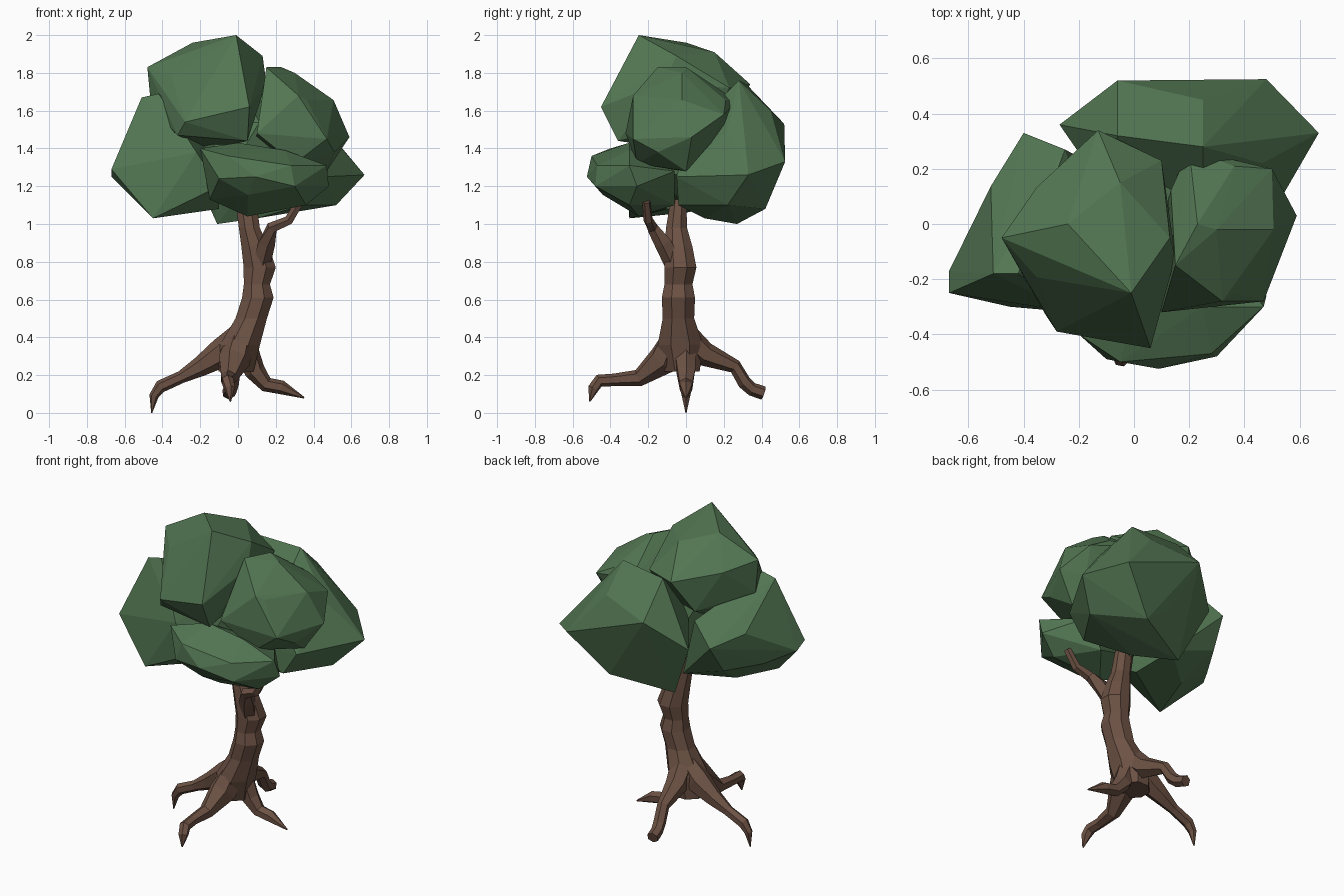
import bpy, bmesh, math
from mathutils import Vector, Matrix


def material(name, rgb):
    m = bpy.data.materials.new(name)
    m.diffuse_color = (*rgb, 1)
    return m


LEAF = material("leaf green", (0.085, 0.18, 0.085))
BARK = material("bark brown", (0.152, 0.084, 0.058))


def finish(bm, name, mat):
    bmesh.ops.recalc_face_normals(bm, faces=bm.faces)
    me = bpy.data.meshes.new(name)
    bm.to_mesh(me)
    bm.free()
    me.materials.append(mat)
    ob = bpy.data.objects.new(name, me)
    bpy.context.collection.objects.link(ob)
    return ob


def clump(name, centre, radii, corners):
    """Faceted leaf clump: hull of a coarse ellipsoid and its outer corners."""
    ball = bmesh.new()
    mat = Matrix.Translation(centre) @ Matrix.Diagonal((*radii, 1))
    bmesh.ops.create_icosphere(ball, subdivisions=1, radius=1, matrix=mat)
    pts = [v.co.copy() for v in ball.verts] + [Vector(c) for c in corners]
    ball.free()
    bm = bmesh.new()
    for p in pts:
        bm.verts.new(p)
    res = bmesh.ops.convex_hull(bm, input=list(bm.verts))
    loose = {g for g in res["geom_interior"] + res["geom_unused"]
             if isinstance(g, bmesh.types.BMVert)}
    bmesh.ops.delete(bm, geom=list(loose), context='VERTS')
    return finish(bm, name, LEAF)


def limb(name, path, sides=6, level=False):
    """Tapered tube; path rows are x, y, z, radius (and second radius if level)."""
    bm = bmesh.new()
    pts = [Vector(p[:3]) for p in path]
    rings = []
    for i, p in enumerate(path):
        d = (pts[min(i + 1, len(pts) - 1)] - pts[max(i - 1, 0)]).normalized()
        if level:
            u, v = Vector((1, 0, 0)), Vector((0, 1, 0))
        else:
            ref = Vector((-d.y, d.x, 0))
            u = ref.normalized() if ref.length > 0.05 else Vector((1, 0, 0))
            v = d.cross(u)
        ring = []
        for k in range(sides):
            a = math.tau * (k + 0.5) / sides
            ring.append(bm.verts.new(pts[i] + u * math.cos(a) * p[3]
                                     + v * math.sin(a) * p[-1]))
        rings.append(ring)
    for a, b in zip(rings, rings[1:]):
        for k in range(sides):
            n = (k + 1) % sides
            bm.faces.new((a[k], a[n], b[n], b[k]))
    bm.faces.new(rings[0])
    bm.faces.new(rings[-1])
    return finish(bm, name, BARK)


def union(name, parts):
    """Merge overlapping parts into one outer skin."""
    base = parts[0]
    for p in parts[1:]:
        mod = base.modifiers.new("join", 'BOOLEAN')
        mod.operation, mod.solver, mod.object = 'UNION', 'EXACT', p
    dg = bpy.context.evaluated_depsgraph_get()
    me = bpy.data.meshes.new_from_object(base.evaluated_get(dg))
    base.modifiers.clear()
    base.data = me
    base.name = name
    for p in parts[1:]:
        bpy.data.objects.remove(p)


# Trunk with knotty bulges, leaning to the right
trunk = limb("trunk", [
    (-0.01, -0.02, 0.22, 0.10, 0.10), (0.01, -0.03, 0.36, 0.115, 0.13),
    (0.07, -0.04, 0.50, 0.09, 0.09), (0.105, -0.04, 0.61, 0.09, 0.095),
    (0.10, -0.04, 0.68, 0.075, 0.08), (0.115, -0.03, 0.77, 0.092, 0.092),
    (0.09, -0.04, 0.88, 0.078, 0.08), (0.06, -0.05, 0.98, 0.06, 0.06),
    (0.04, -0.04, 1.13, 0.06, 0.045)], sides=8, level=True)

# Side branches
front_branch = limb("front_branch", [
    (0.12, -0.06, 0.78, 0.05), (0.15, -0.12, 0.90, 0.048),
    (0.18, -0.18, 0.98, 0.032), (0.27, -0.20, 1.02, 0.026),
    (0.33, -0.21, 1.12, 0.022)], sides=5)

# Four spreading roots
left_root = limb("left_root", [
    (0.05, -0.02, 0.45, 0.06), (-0.08, -0.01, 0.32, 0.08),
    (-0.20, 0, 0.245, 0.053), (-0.30, 0, 0.19, 0.033),
    (-0.41, 0, 0.14, 0.034), (-0.445, 0, 0.09, 0.025),
    (-0.457, 0, 0.0, 0.003)])
right_root = limb("right_root", [
    (0.03, -0.01, 0.36, 0.07), (0.09, 0, 0.22, 0.055),
    (0.15, 0, 0.15, 0.04), (0.23, 0, 0.135, 0.037),
    (0.35, 0, 0.08, 0.004)])
front_root = limb("front_root", [
    (0.03, -0.05, 0.42, 0.07), (-0.02, -0.12, 0.28, 0.085),
    (-0.05, -0.25, 0.185, 0.045), (-0.06, -0.38, 0.175, 0.033),
    (-0.055, -0.46, 0.17, 0.034), (-0.045, -0.49, 0.13, 0.03),
    (-0.04, -0.51, 0.06, 0.004)])
back_root = limb("back_root", [
    (0.02, 0, 0.40, 0.075), (0.0, 0.10, 0.31, 0.065),
    (-0.02, 0.26, 0.245, 0.037), (-0.03, 0.31, 0.16, 0.037),
    (-0.04, 0.35, 0.125, 0.036), (-0.05, 0.41, 0.105, 0.036)])
union("trunk_and_roots", [trunk, front_branch, left_root, right_root,
                          front_root, back_root])

# Leaf clumps, meeting around a central core
core = clump("core_leaves", (0.03, 0.0, 1.40), (0.30, 0.29, 0.31), [])
top = clump("top_leaves", (-0.15, -0.03, 1.66), (0.28, 0.31, 0.27), [
    (-.48, -.05, 1.83), (-.01, -.25, 2.0), (-.24, 0, 1.96), (-.05, .15, 1.91),
    (-.13, .34, 1.74), (.13, -.05, 1.89), (.06, -.45, 1.62), (-.28, -.39, 1.54),
    (-.32, -.33, 1.47), (.05, -.36, 1.44), (-.46, -.05, 1.62), (.15, -.12, 1.75),
    (.1, .23, 1.72)])
left = clump("left_leaves", (-0.36, 0, 1.32), (0.22, 0.26, 0.26), [
    (-.67, -.17, 1.25), (-.67, -.25, 1.29), (-.51, -.18, 1.67), (-.42, -.18, 1.69),
    (-.40, .33, 1.38), (-.25, .27, 1.5), (-.45, -.3, 1.03),
    (-.22, -.32, 1.38), (-.1, -.1, 1.08), (-.12, .2, 1.1), (-.1, -.3, 1.2)])
back = clump("back_leaves", (0.16, 0.22, 1.36), (0.34, 0.24, 0.31), [
    (.67, .33, 1.26), (.48, .525, 1.33), (-.06, .52, 1.53), (.25, .45, 1.60),
    (.25, .28, 1.76), (.52, .22, 1.1), (-.11, .27, 1.0), (.10, .10, 1.03),
    (-.27, .36, 1.35), (-.06, .32, 1.74), (.25, .42, 1.08), (.45, -.05, 1.25),
    (.35, -.04, 1.10)])
right = clump("right_leaves", (0.30, -0.02, 1.54), (0.23, 0.27, 0.26), [
    (.15, -.15, 1.83), (.23, 0, 1.83), (.51, 0, 1.63), (.59, .03, 1.46),
    (.47, -.28, 1.45), (.10, -.32, 1.48), (.2, .27, 1.65), (.50, .2, 1.58),
    (.47, 0, 1.28), (.51, -.15, 1.38), (.32, -.28, 1.68), (.3, -.26, 1.32)])
front = clump("front_leaves", (0.13, -0.27, 1.23), (0.28, 0.2, 0.17), [
    (-.2, -.4, 1.4), (-.05, -.5, 1.36), (.09, -.525, 1.25), (.3, -.48, 1.2),
    (.47, -.3, 1.31), (.48, -.26, 1.2), (.36, -.3, 1.1), (.05, -.25, 1.04),
    (-.15, -.3, 1.13), (0, -.3, 1.43), (-.1, -.49, 1.24), (.3, -.06, 1.28),
    (.2, -.06, 1.1), (.25, -.3, 1.39), (.28, -.47, 1.31)])
union("leaf_canopy", [core, top, left, back, right, front])
